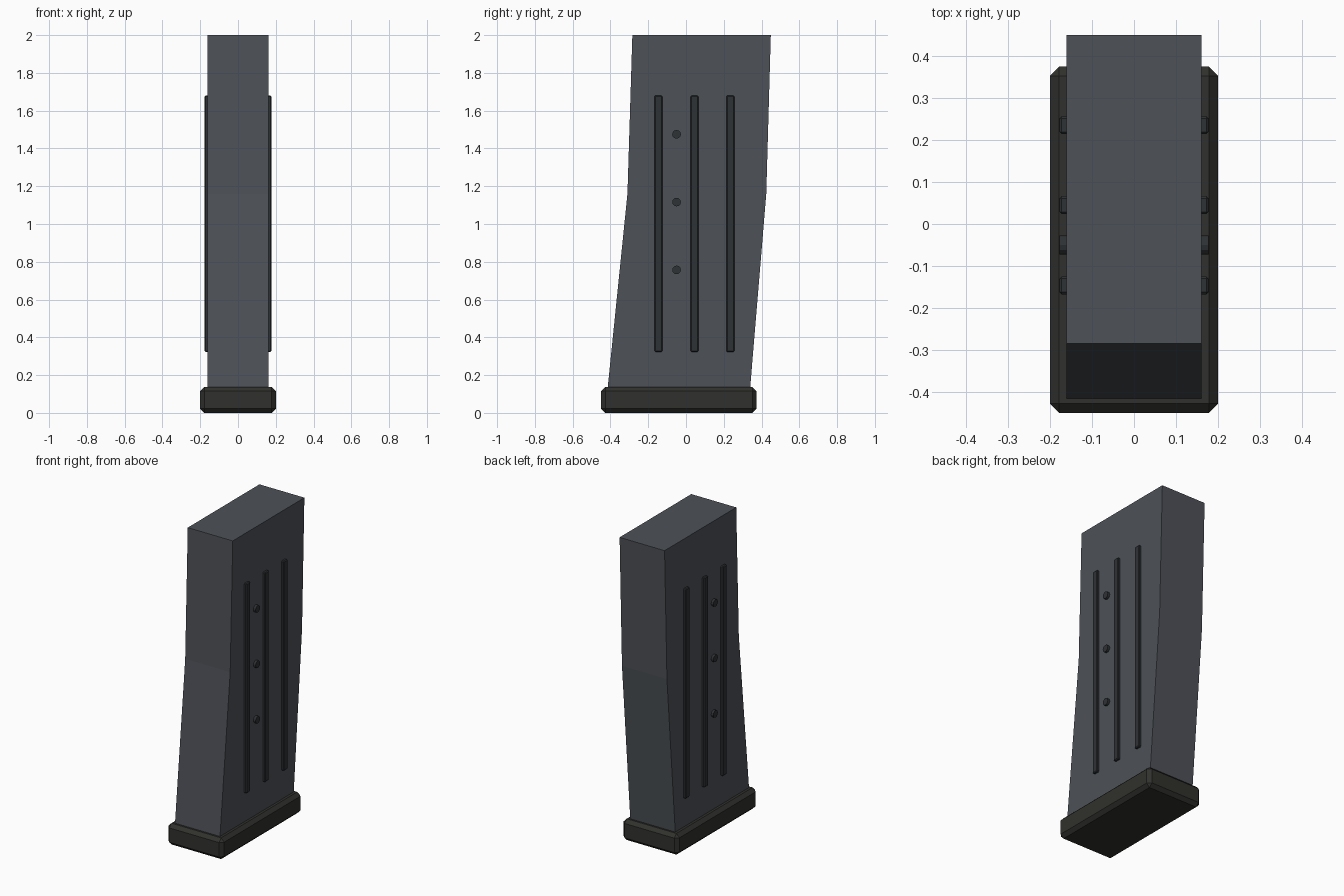
import bpy, bmesh, math
from mathutils import Matrix

if "Cube" in bpy.data.objects:
    bpy.data.objects.remove(bpy.data.objects["Cube"])


def material(name, rgb):
    mat = bpy.data.materials.new(name)
    mat.diffuse_color = (*rgb, 1)
    mat.use_nodes = True
    mat.node_tree.nodes["Principled BSDF"].inputs["Base Color"].default_value = mat.diffuse_color
    return mat


STEEL = material("dark_steel", (0.075, 0.083, 0.097))
TRIM = material("dark_trim", (0.028, 0.032, 0.036))
RUBBER = material("black_rubber", (0.03, 0.03, 0.026))


def finish(bm, name, mat, bevel=0):
    if bevel:
        bmesh.ops.bevel(bm, geom=bm.edges[:], offset=bevel, segments=1,
                        affect='EDGES', profile=0.5)
    bmesh.ops.recalc_face_normals(bm, faces=bm.faces[:])
    mesh = bpy.data.meshes.new(name)
    bm.to_mesh(mesh)
    bm.free()
    mesh.materials.append(mat)
    obj = bpy.data.objects.new(name, mesh)
    bpy.context.collection.objects.link(obj)
    return obj


def box(name, lo, hi, mat, bevel):
    bm = bmesh.new()
    bmesh.ops.create_cube(bm, size=1)
    for v in bm.verts:
        v.co = [(a + b) / 2 + c * (b - a) for a, b, c in zip(lo, hi, v.co)]
    return finish(bm, name, mat, bevel)


# Curved body: stacked rectangular sections (z, front y, back y)
sections = [(0.10, -0.418, 0.337), (1.16, -0.31, 0.425), (2.0, -0.284, 0.449)]
bm = bmesh.new()
rings = [[bm.verts.new(p) for p in ((-0.161, f, z), (0.161, f, z),
                                    (0.161, b, z), (-0.161, b, z))]
         for z, f, b in sections]
for low, high in zip(rings, rings[1:]):
    for i in range(4):
        j = (i + 1) % 4
        bm.faces.new((low[i], low[j], high[j], high[i]))
bm.faces.new(rings[0][::-1])
bm.faces.new(rings[-1])
finish(bm, "body", STEEL)

# Chamfered base plate
box("base_plate", (-0.2, -0.449, 0), (0.2, 0.374, 0.137), RUBBER, 0.022)

# Ribs and round studs on both sides
for side, s in (("right", 1), ("left", -1)):
    x0, x1 = sorted((s * 0.15, s * 0.177))
    for i, y in enumerate((-0.146, 0.045, 0.235)):
        box(f"rib_{side}_{i + 1}", (x0, y - 0.021, 0.323),
            (x1, y + 0.021, 1.68), TRIM, 0.005)
    for i, z in enumerate((0.757, 1.116, 1.475)):
        bm = bmesh.new()
        bmesh.ops.create_cone(
            bm, cap_ends=True, segments=12, radius1=0.023, radius2=0.023,
            depth=0.022, matrix=Matrix.Translation((s * 0.166, -0.05, z))
            @ Matrix.Rotation(math.pi / 2, 4, 'Y'))
        finish(bm, f"stud_{side}_{i + 1}", TRIM)
